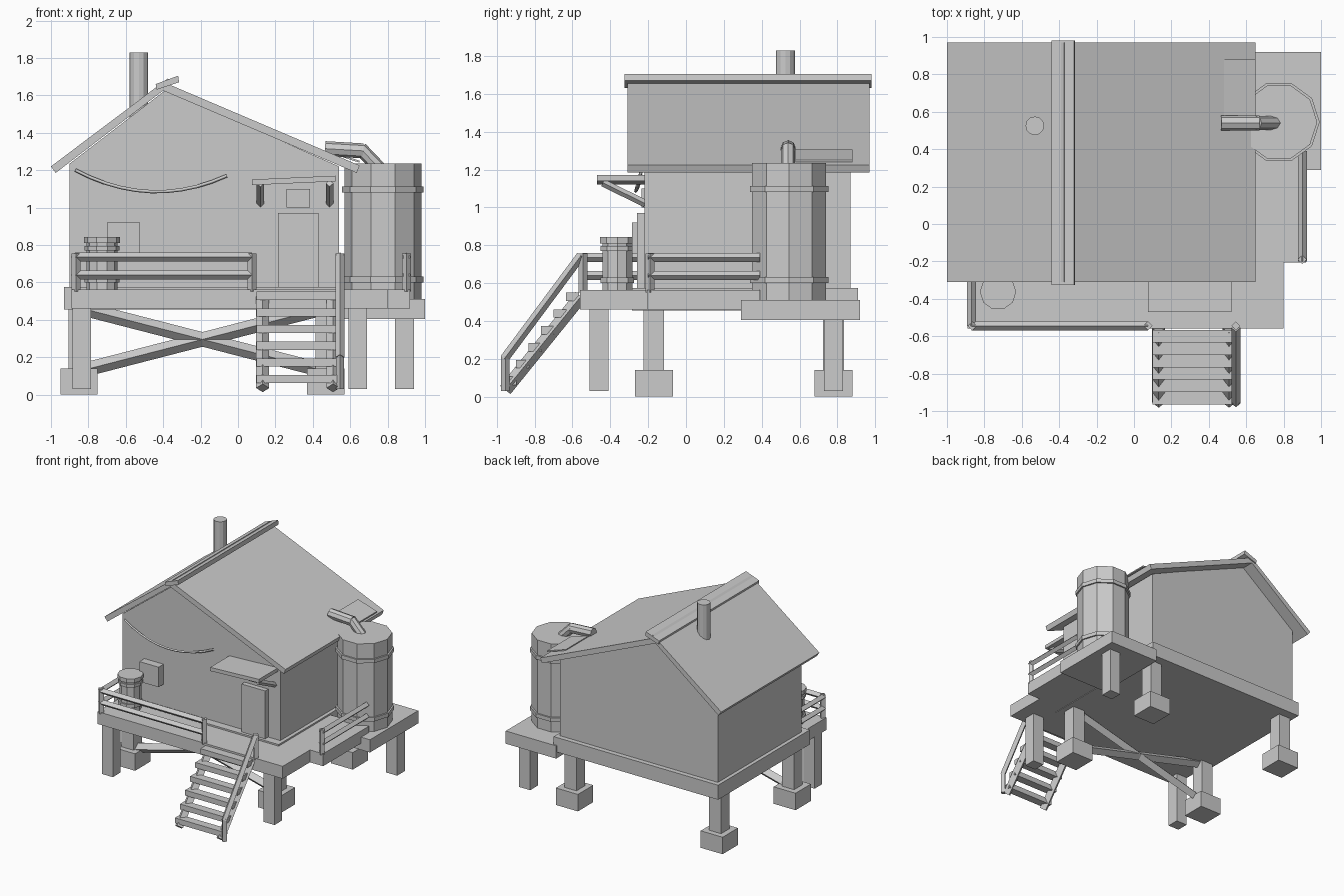
import bpy, bmesh
from math import sin, cos, tau
from mathutils import Vector

if "Cube" in bpy.data.objects:
    bpy.data.objects.remove(bpy.data.objects["Cube"], do_unlink=True)

GREY = (0.6, 0.6, 0.6, 1.0)
mat = bpy.data.materials.new("plain_grey")
mat.use_nodes = True
mat.diffuse_color = GREY
mat.node_tree.nodes["Principled BSDF"].inputs["Base Color"].default_value = GREY


def finish(name, bm):
    bmesh.ops.recalc_face_normals(bm, faces=bm.faces)
    mesh = bpy.data.meshes.new(name)
    bm.to_mesh(mesh)
    bm.free()
    mesh.materials.append(mat)
    obj = bpy.data.objects.new(name, mesh)
    bpy.context.collection.objects.link(obj)
    return obj


def skin(name, rings):
    """Closed solid through a list of point rings."""
    bm = bmesh.new()
    loops = [[bm.verts.new(p) for p in ring] for ring in rings]
    n = len(loops[0])
    for a, b in zip(loops, loops[1:]):
        for i in range(n):
            j = (i + 1) % n
            bm.faces.new((a[i], a[j], b[j], b[i]))
    bm.faces.new(loops[0])
    bm.faces.new(loops[-1])
    return finish(name, bm)


def prism(name, profile, y0, y1):
    return skin(name, [[(x, y, z) for x, z in profile] for y in (y0, y1)])


def box(name, x, y, z):
    return prism(name, [(x[0], z[0]), (x[1], z[0]), (x[1], z[1]), (x[0], z[1])], *y)


def lathe(name, cx, cy, profile, sides=10):
    angles = [tau * i / sides for i in range(sides)]
    return skin(name, [[(cx + r * cos(a), cy + r * sin(a), z) for a in angles]
                       for r, z in profile])


def bar(name, p, q, r, sides=4):
    """Straight bar with a corner-up polygon section."""
    p, q = Vector(p), Vector(q)
    rot = (q - p).to_track_quat('Z', 'Y')
    ring = [rot @ Vector((r * sin(tau * i / sides), r * cos(tau * i / sides), 0))
            for i in range(sides)]
    return skin(name, [[p + v for v in ring], [q + v for v in ring]])


# House body and roof
prism("house_walls", [(-0.9, 0.56), (0.54, 0.56), (0.54, 1.22),
                      (-0.385, 1.63), (-0.9, 1.235)], -0.22, 0.87)
prism("roof_left", [(-1, 1.22), (-0.375, 1.69), (-0.355, 1.66), (-0.975, 1.185)], -0.31, 0.97)
prism("roof_right", [(-0.385, 1.665), (0.65, 1.225), (0.635, 1.185), (-0.4, 1.625)], -0.31, 0.97)
prism("ridge_cap", [(-0.44, 1.66), (-0.32, 1.705), (-0.315, 1.67), (-0.435, 1.63)], -0.325, 0.98)
prism("roof_patch", [(0.48, 1.305), (0.65, 1.25), (0.65, 1.24), (0.48, 1.295)], 0.58, 0.88)
lathe("chimney", -0.53, 0.525, [(0.05, 1.45), (0.05, 1.83)], 12)

# Platforms
box("house_floor", (-0.93, 0.57), (-0.285, 0.91), (0.455, 0.575))
box("front_deck", (-0.89, 0.8), (-0.56, -0.2), (0.46, 0.562))
box("side_deck", (0.5, 0.92), (-0.205, 0.39), (0.46, 0.562))
box("tank_platform", (0.54, 1.0), (0.29, 0.92), (0.405, 0.51))

# House posts on footings
for side, cx in (("left", 0.47), ("right", -0.85)):
    for end, cy in (("front", -0.17), ("back", 0.78)):
        box(f"{end}_{side}_footing", (cx - 0.1, cx + 0.1), (cy - 0.1, cy + 0.1), (0, 0.14))
        box(f"{end}_{side}_post", (cx - 0.055, cx + 0.055), (cy - 0.055, cy + 0.055), (0.14, 0.46))

# Deck and tank posts
for name, cx, cy in (("deck_post_right", -0.835, -0.46), ("deck_post_left", 0.64, -0.46),
                     ("tank_post", 0.89, 0.78)):
    box(name, (cx - 0.05, cx + 0.05), (cy - 0.05, cy + 0.05), (0.03, 0.465))

# Cross braces
bar("brace_down", (-0.83, -0.17, 0.46), (0.45, -0.17, 0.13), 0.038)
bar("brace_up", (-0.83, -0.17, 0.13), (0.45, -0.17, 0.46), 0.038)

# Railings
for z in (0.735, 0.64):
    bar("front_rail", (-0.87, -0.545, z), (0.075, -0.545, z), 0.024)
    bar("right_rail", (-0.87, -0.545, z), (-0.87, -0.22, z), 0.024)
    bar("left_rail", (0.9, -0.2, z), (0.9, 0.39, z), 0.024)
for x, y in ((-0.865, -0.545), (0.075, -0.545), (0.9, -0.19), (0.545, -0.545)):
    bar("rail_post", (x, y, 0.55), (x, y, 0.755), 0.024)

# Stairs with one handrail
for x in (0.132, 0.508):
    bar("stair_stringer", (x, -0.555, 0.53), (x, -0.955, 0.035), 0.035)
for i in range(6):
    y, z = -0.6 - 0.066 * i, 0.55 - 0.089 * i
    box("stair_tread", (0.1, 0.53), (y - 0.034, y + 0.034), (z - 0.044, z))
bar("stair_handrail", (0.545, -0.555, 0.745), (0.545, -0.96, 0.2), 0.024)
bar("stair_rail_post", (0.545, -0.955, 0.03), (0.545, -0.955, 0.215), 0.022)

# Door, windows and awning
box("door", (0.215, 0.43), (-0.26, -0.2), (0.56, 0.97))
box("door_window", (0.26, 0.385), (-0.235, -0.2), (1.0, 1.1))
box("front_window", (-0.7, -0.525), (-0.285, -0.2), (0.755, 0.92))
prism("awning", [(0.075, 1.12), (0.52, 1.14), (0.52, 1.17), (0.075, 1.15)], -0.47, -0.2)
for x in (0.12, 0.49):
    bar("awning_brace", (x, -0.44, 1.13), (x, -0.215, 1.02), 0.02)

# Hanging cable on the front wall
curve = bpy.data.curves.new("cable_path", 'CURVE')
curve.dimensions = '3D'
curve.bevel_depth = 0.009
curve.bevel_resolution = 0
spline = curve.splines.new('POLY')
spline.points.add(10)
for i, point in enumerate(spline.points):
    t = i / 10
    point.co = (-0.87 + 0.81 * t, -0.235 - 0.03 * sin(tau * t / 2),
                1.2 - 0.03 * t - 0.1 * 4 * t * (1 - t), 1)
curve.materials.append(mat)
bpy.context.collection.objects.link(bpy.data.objects.new("cable", curve))

# Water tank with bands, and its feed pipe
tank = [(0.205, 0.505)]
for low in (0.6, 1.08):
    high = low + 0.032
    tank += [(0.205, low), (0.218, low), (0.218, high), (0.205, high)]
lathe("water_tank", 0.775, 0.545, tank + [(0.205, 1.235)])
bar("pipe_from_roof", (0.465, 0.54, 1.315), (0.67, 0.54, 1.303), 0.04, 8)
bar("pipe_to_tank", (0.655, 0.54, 1.315), (0.765, 0.54, 1.2), 0.037, 8)

# Small barrel on the deck
barrel = [(0.083, 0.555)]
for low, high in ((0.6, 0.63), (0.77, 0.795)):
    barrel += [(0.083, low), (0.094, low), (0.094, high), (0.083, high)]
lathe("barrel", -0.727, -0.363, barrel + [(0.083, 0.81), (0.097, 0.81), (0.097, 0.843)])
